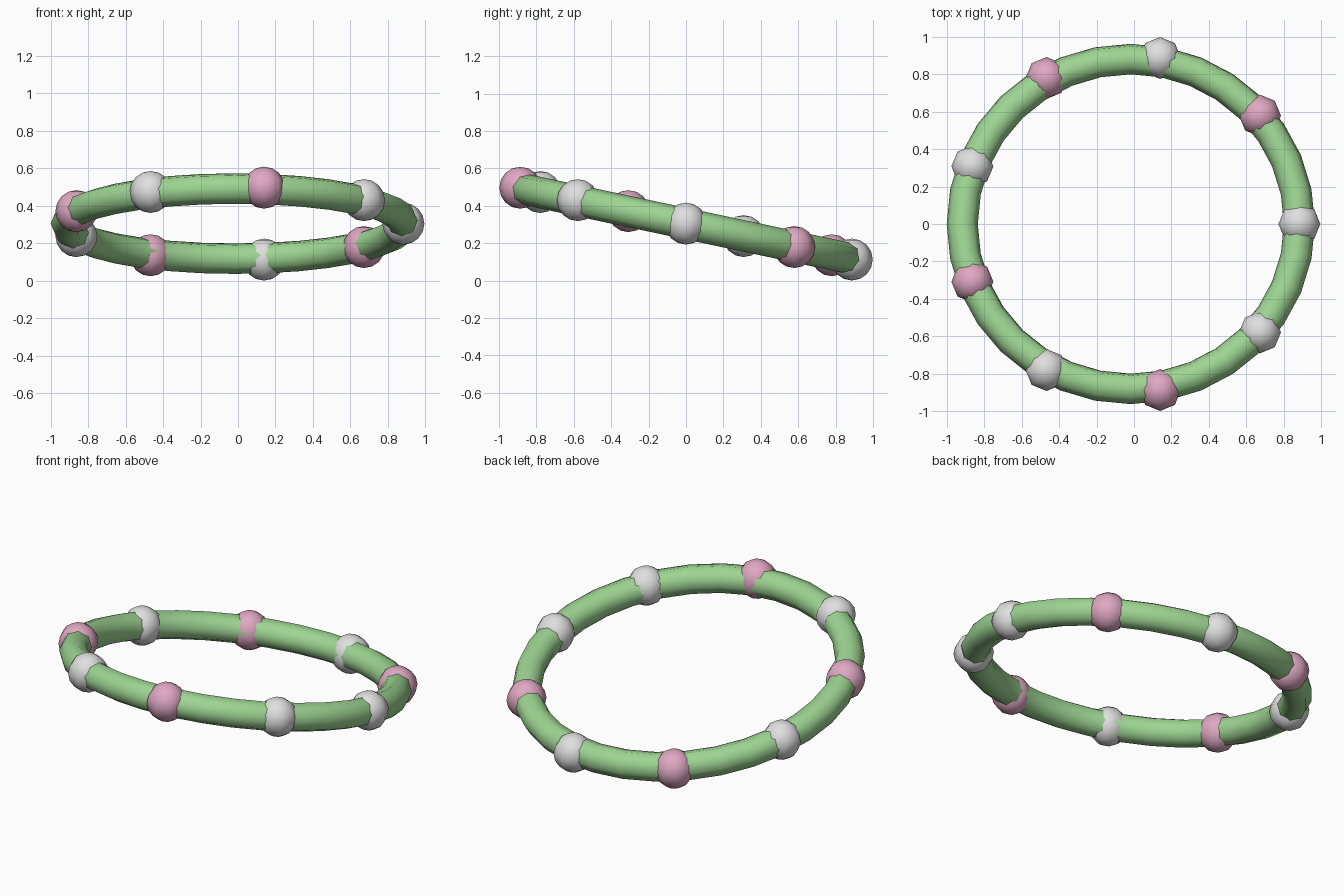
import bpy
from math import sin, cos, radians

if "Cube" in bpy.data.objects:
    bpy.data.objects.remove(bpy.data.objects["Cube"])


def make_material(name, rgb):
    mat = bpy.data.materials.new(name)
    mat.use_nodes = True
    color = (*rgb, 1.0)
    mat.diffuse_color = color
    mat.node_tree.nodes["Principled BSDF"].inputs["Base Color"].default_value = color
    return mat


def finish(name, mat):
    obj = bpy.context.object
    obj.name = name
    obj.data.materials.append(mat)
    bpy.ops.object.shade_smooth()
    return obj


green = make_material("soft_green", (0.34, 0.66, 0.29))
pink = make_material("soft_pink", (0.74, 0.39, 0.54))
white = make_material("off_white", (0.74, 0.74, 0.74))

RADIUS = 0.9
CENTER = (-0.017, 0.0, 0.305)
TILT = radians(-12)

# Tilted low-poly ring
bpy.ops.mesh.primitive_torus_add(
    major_segments=32, minor_segments=8,
    major_radius=RADIUS, minor_radius=0.083,
    location=CENTER, rotation=(TILT, 0, 0))
finish("ring", green)

# Nine beads, alternating white and pink along the ring
BEADS = 9
for i in range(BEADS):
    a = radians(i * 360 / BEADS)
    bpy.ops.mesh.primitive_uv_sphere_add(
        segments=8, ring_count=8, radius=0.112,
        location=(CENTER[0] + RADIUS * cos(a),
                  CENTER[1] + RADIUS * sin(a),
                  CENTER[2] - 0.195 * sin(a)))
    finish(f"bead_{i + 1}", pink if i % 2 else white)
